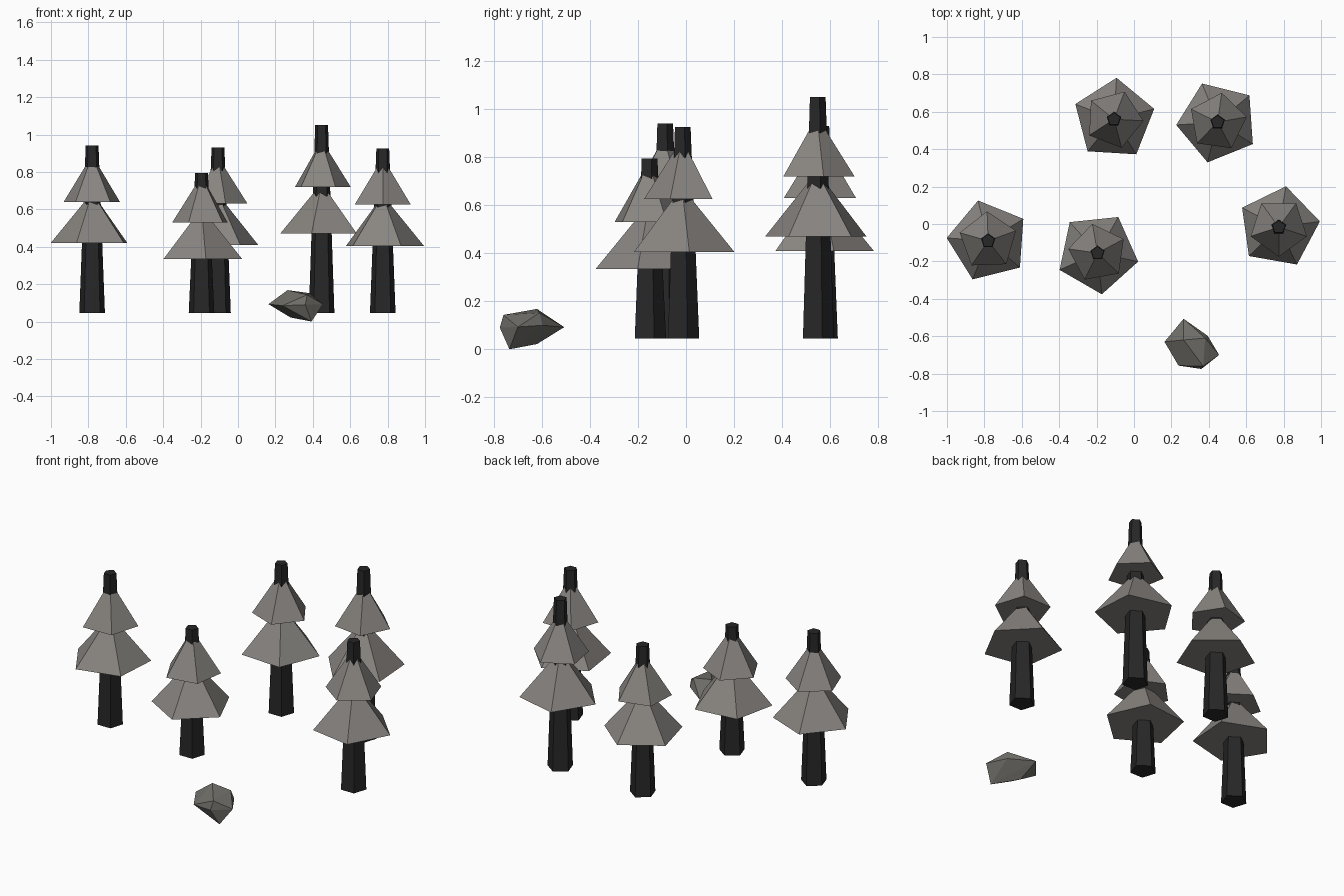
import bpy, bmesh
from math import radians

if "Cube" in bpy.data.objects:
    bpy.data.objects.remove(bpy.data.objects["Cube"])


def material(name, rgb):
    m = bpy.data.materials.new(name)
    m.diffuse_color = (*rgb, 1)
    m.use_nodes = True
    m.node_tree.nodes["Principled BSDF"].inputs["Base Color"].default_value = m.diffuse_color
    return m


BARK = material("bark", (0.02, 0.02, 0.02))
LEAF = material("foliage", (0.25, 0.235, 0.22))
STONE = material("stone", (0.16, 0.155, 0.14))


def cone(name, x, y, z0, z1, r0, r1, angle, mat):
    """Five-sided cone; angle is the direction of the first corner."""
    # Blender places the first corner along +y
    bpy.ops.mesh.primitive_cone_add(
        vertices=5, radius1=r0, radius2=r1, depth=z1 - z0,
        location=(x, y, (z0 + z1) / 2), rotation=(0, 0, radians(angle - 90)))
    ob = bpy.context.object
    ob.name = name
    ob.data.materials.append(mat)
    return ob


# trees: x, y, trunk top, lower tier base, upper tier base, tier angles
TREES = [
    (-0.78, -0.09, 0.94, 0.42, 0.64, 32, 20),
    (-0.195, -0.155, 0.795, 0.335, 0.53, 60, 28),
    (-0.107, 0.56, 0.93, 0.41, 0.63, 14.5, -3),
    (0.447, 0.545, 1.05, 0.47, 0.72, 40, 10),
    (0.774, -0.017, 0.925, 0.405, 0.625, 8, -90),
]
for i, (x, y, top, low, high, a_low, a_high) in enumerate(TREES, 1):
    cone(f"trunk_{i}", x, y, 0.045, top, 0.072, 0.036, 90, BARK)
    cone(f"lower_branches_{i}", x, y, low, low + 0.27, 0.222, 0, a_low, LEAF)
    cone(f"upper_branches_{i}", x, y, high, high + 0.25, 0.158, 0, a_high, LEAF)

# faceted rock: hull of a few corner points
points = [
    (0.265, -0.507, 0.092), (0.163, -0.63, 0.093), (0.455, -0.70, 0.093),
    (0.36, -0.775, 0.09), (0.238, -0.757, 0.085), (0.393, -0.597, 0.10),
    (0.265, -0.62, 0.168), (0.38, -0.61, 0.152), (0.37, -0.76, 0.143),
    (0.393, -0.735, 0.0), (0.28, -0.62, 0.022),
]
bm = bmesh.new()
for p in points:
    bm.verts.new(p)
bmesh.ops.convex_hull(bm, input=bm.verts)
bmesh.ops.recalc_face_normals(bm, faces=bm.faces)
mesh = bpy.data.meshes.new("rock")
bm.to_mesh(mesh)
bm.free()
mesh.materials.append(STONE)
bpy.context.collection.objects.link(bpy.data.objects.new("rock", mesh))
